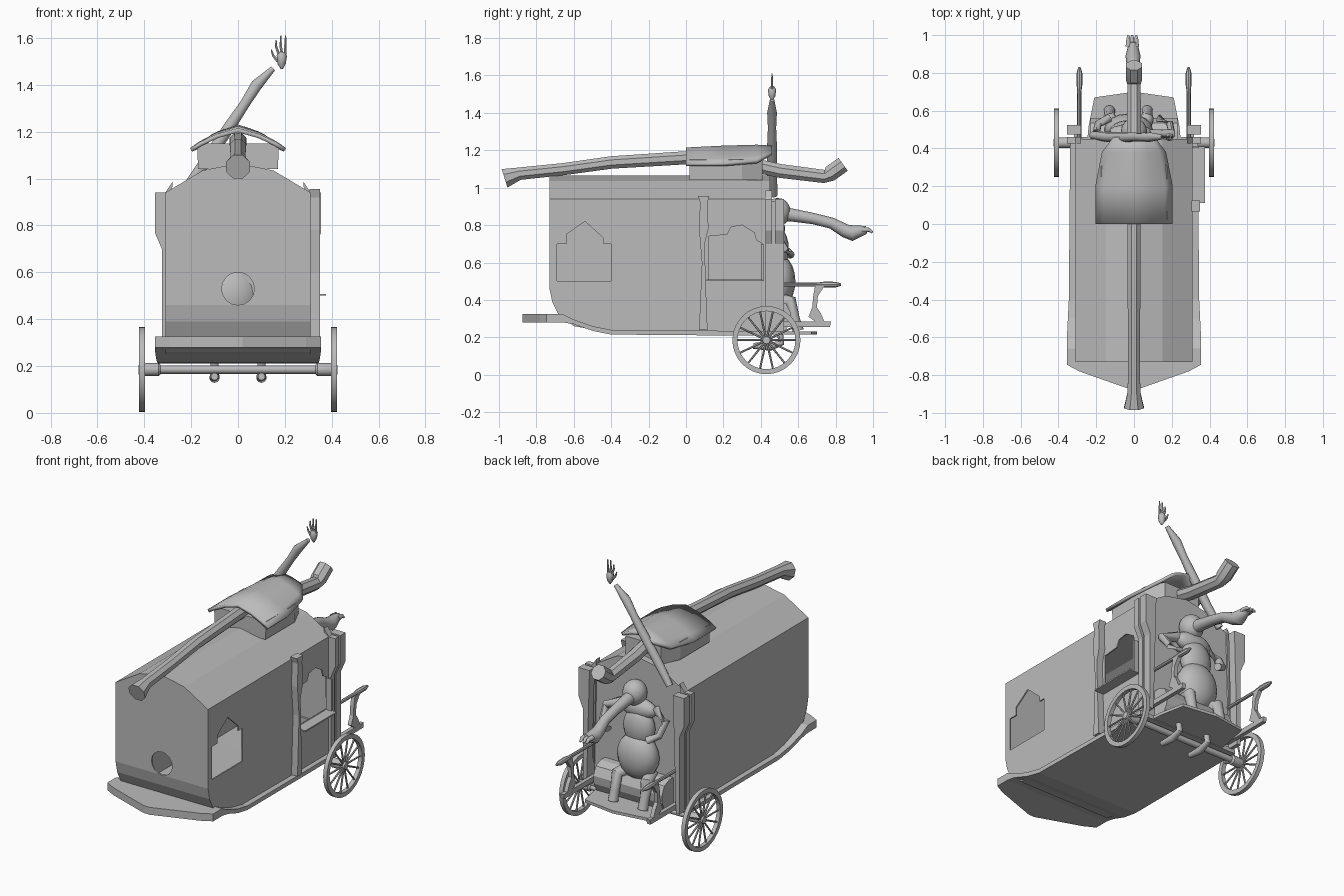
import bpy, bmesh, math
from mathutils import Vector, Matrix

if "Cube" in bpy.data.objects:
    bpy.data.objects.remove(bpy.data.objects["Cube"])

GREY = (0.5, 0.5, 0.5, 1)
mat = bpy.data.materials.new("plain_grey")
mat.use_nodes = True
mat.diffuse_color = GREY
mat.node_tree.nodes["Principled BSDF"].inputs["Base Color"].default_value = GREY


def finish(name, bm, smooth=0):
    bmesh.ops.recalc_face_normals(bm, faces=bm.faces)
    me = bpy.data.meshes.new(name)
    bm.to_mesh(me)
    bm.free()
    me.materials.append(mat)
    ob = bpy.data.objects.new(name, me)
    bpy.context.collection.objects.link(ob)
    if smooth:
        bpy.ops.object.select_all(action='DESELECT')
        ob.select_set(True)
        bpy.context.view_layer.objects.active = ob
        bpy.ops.object.shade_smooth_by_angle(angle=math.radians(smooth))
    return ob


def loft(bm, rings, closed=True, caps=True):
    vs = [[bm.verts.new(p) for p in r] for r in rings]
    n = len(vs[0])
    for a, b in zip(vs, vs[1:]):
        for i in range(n if closed else n - 1):
            j = (i + 1) % n
            bm.faces.new((a[i], a[j], b[j], b[i]))
    if closed and caps:
        bm.faces.new(vs[0])
        bm.faces.new(vs[-1])


def tube(bm, path, n=10, turn=0):
    """Round bar through points (x, y, z, radius)."""
    pts = [Vector(p[:3]) for p in path]
    rings = []
    for i, p in enumerate(pts):
        t = (pts[min(i + 1, len(pts) - 1)] - pts[max(i - 1, 0)]).normalized()
        ref = Vector((1, 0, 0)) if abs(t.x) < 0.8 else Vector((0, 0, 1))
        u = t.cross(ref).normalized()
        v = t.cross(u)
        angs = [turn + math.tau * k / n for k in range(n)]
        rings.append([p + path[i][3] * (u * math.cos(a) + v * math.sin(a)) for a in angs])
    loft(bm, rings)


def bar(name, paths, n=10, turn=0, smooth=40):
    bm = bmesh.new()
    for p in paths:
        tube(bm, p, n, turn)
    return finish(name, bm, smooth)


def box(name, x0, x1, y0, y1, z0, z1):
    bm = bmesh.new()
    loft(bm, [[(x0, y0, z), (x1, y0, z), (x1, y1, z), (x0, y1, z)] for z in (z0, z1)])
    return finish(name, bm)


def side_plate(name, outline, x0, x1):
    """Outline in (y, z), extruded along x."""
    bm = bmesh.new()
    loft(bm, [[(x, y, z) for y, z in outline] for x in (x0, x1)])
    return finish(name, bm)


def blobs(name, parts):
    bm = bmesh.new()
    for loc, size in parts:
        m = Matrix.Translation(loc) @ Matrix.Diagonal((*size, 1))
        bmesh.ops.create_uvsphere(bm, u_segments=16, v_segments=10, radius=1, matrix=m)
    return finish(name, bm, 60)


# Wagon body: arched cross-section with a raised, rounded nose
bm = bmesh.new()
for y, zb in ((-.73, .46), (-.715, .39), (-.68, .32), (-.6, .26), (-.4, .225), (.45, .22)):
    for x, z in ((.31, zb), (.31, .94), (.15, 1.035), (0, 1.065)):
        if z == zb or y in (-.73, .45):
            for s in (-1, 1):
                bm.verts.new((s * x, y, z))
bmesh.ops.remove_doubles(bm, verts=bm.verts, dist=.0001)
bmesh.ops.convex_hull(bm, input=bm.verts)
bmesh.ops.dissolve_limit(bm, angle_limit=.02, verts=bm.verts, edges=bm.edges)
body = finish("wagon_body", bm)
shell = body.modifiers.new("shell", 'SOLIDIFY')
shell.thickness = .012

# Openings: side window, door opening, round front window
window = [(-.69, .5), (-.4, .5), (-.4, .7), (-.44, .7), (-.44, .73), (-.54, .82),
          (-.64, .75), (-.64, .7), (-.69, .7)]
door = [(.12, .51), (.41, .51), (.41, .7), (.375, .72), (.365, .76), (.3, .8),
        (.24, .79), (.22, .75), (.12, .74)]
cutters = [side_plate("window_cutter", window, .2, .4), side_plate("door_cutter", door, .2, .4),
           bar("round_cutter", [[(0, -.8, .53, .07), (0, -.68, .53, .07)]], 16)]
for c in cutters:
    cut = body.modifiers.new("opening", 'BOOLEAN')
    cut.object, cut.operation, cut.solver = c, 'DIFFERENCE', 'EXACT'
    c.hide_render = True
    c.hide_set(True)

# Deck: pointed nose step, sweeping down to the floor
bm = bmesh.new()
deck = [(-.875, .02, .325), (-.78, .29, .325), (-.745, .355, .325), (-.66, .355, .325),
        (-.6, .355, .295), (-.5, .35, .26), (-.4, .345, .24), (.2, .34, .235), (.46, .34, .235)]
loft(bm, [[(-w, y, z - d), (w, y, z - d), (w, y, z), (-w, y, z)]
          for y, w, z in deck for d in (.045 if y < -.6 else .025,)])
finish("deck", bm)

# Corner posts with a broad carved head, and the door post
for s, side in ((-1, "right"), (1, "left")):
    for y0, y1, top in ((.425, .46, .985), (.475, .525, .94)):
        bm = bmesh.new()
        prof = [(.30, .23), (.325, .23), (.325, .7), (.355, .77), (.355, .94), (.31, .94), (.28, top)]
        loft(bm, [[(s * x, y, z) for x, z in prof] for y in (y0, y1)])
        finish(side + "_corner_post", bm)
    box(side + "_post_web", *sorted((s * .3, s * .318)), .44, .5, .23, .93)
side_plate("door_post", [(.07, .24), (.115, .24), (.105, .5), (.1, .7), (.12, .78), (.115, .92),
                         (.125, .955), (.065, .955), (.075, .92), (.07, .78), (.085, .6)], .305, .35)
box("door_ledge", .31, .375, .11, .41, .5, .508)
box("door_jamb", .31, .345, .402, .414, .5, .7)

# Roof beam
bar("roof_beam", [[(0, -.97, 1.05, .056), (0, -.89, 1.075, .036), (0, -.65, 1.1, .035),
                   (0, -.4, 1.135, .036), (0, 0, 1.16, .038), (0, .3, 1.135, .04),
                   (0, .5, 1.09, .04), (0, .74, 1.06, .038), (0, .77, 1.075, .046),
                   (0, .84, 1.125, .046)]], 8, math.pi / 8, 30)

# Lantern house on the roof
bm = bmesh.new()
loft(bm, [[(-w, .02, z), (w, .02, z), (w, .3, z), (.12, .41, z), (-.12, .41, z), (-w, .3, z)]
          for w, z in ((.17, 1.04), (.175, 1.15))])
finish("roof_house", bm)
bm = bmesh.new()
rows = [(0, .205, 1.13, 1.215), (.2, .205, 1.13, 1.225), (.38, .17, 1.145, 1.23), (.46, .11, 1.19, 1.225)]
loft(bm, [[(f * w, y, a + (b - a) * h) for f, h in
           ((-1, 0), (-.8, .3), (-.45, .7), (0, 1), (.45, .7), (.8, .3), (1, 0))]
          for y, w, a, b in rows], closed=False)
roof = finish("house_roof", bm, 35)
roof.modifiers.new("thick", 'SOLIDIFY').thickness = .018

# Wheels with spokes and hubs
for s, side in ((-1, "right"), (1, "left")):
    bm = bmesh.new()
    c = Vector((s * .41, .43, .185))
    prof = [(-.0125, .155), (.0125, .155), (.0125, .182), (-.0125, .182)]
    rim = []
    for k in range(32):
        a = math.tau * k / 32
        rim.append([c + Vector((dx, r * math.cos(a), r * math.sin(a))) for dx, r in prof])
    loft(bm, rim + rim[:1], caps=False)
    bmesh.ops.remove_doubles(bm, verts=bm.verts, dist=.0001)
    for k in range(14):
        a = math.tau * k / 14
        d = Vector((0, math.cos(a), math.sin(a)))
        tube(bm, [(*(c + d * .015), .006), (*(c + d * .158), .005)], 6)
    tube(bm, [(s * x, .43, .185, r) for x, r in ((.33, .02), (.34, .028), (.39, .028), (.425, .02))], 12)
    finish(side + "_wheel", bm, 35)
bar("axle", [[(-.4, .43, .185, .018), (.4, .43, .185, .018)]], 12)
bar("axle_brackets", [[(s * .1, .36, .155, .016), (s * .1, .45, .15, .022),
                       (s * .1, .51, .17, .018), (s * .1, .5, .23, .018)] for s in (-1, 1)])

# Footboard, bench and side rails
bm = bmesh.new()
foot = [(-.25, .42), (.25, .42), (.24, .52), (.21, .67), (0, .7), (-.21, .67), (-.24, .52)]
loft(bm, [[(x, y, z) for x, y in foot] for z in (.215, .232)])
finish("footboard", bm)
side_plate("bench", [(.43, .23), (.53, .23), (.555, .28), (.56, .33), (.535, .38), (.49, .4), (.43, .4)], -.23, .23)
for s, side in ((-1, "right"), (1, "left")):
    x0, x1 = s * .277, s * .301
    side_plate(side + "_lower_rail", [(.45, .255), (.77, .255), (.775, .285), (.45, .285)], x0, x1)
    side_plate(side + "_rail_support", [(.69, .285), (.74, .285), (.72, .33), (.7, .36), (.705, .42), (.74, .475),
                                        (.69, .475), (.68, .42), (.675, .36), (.655, .31)], x0, x1)
    bar(side + "_armrest", [[(s * .289, y, .482, r) for y, r in
                             ((.46, .01), (.7, .01), (.74, .016), (.8, .015), (.83, .006))]], 8)

# Seated driver: bulging torso, head, bent arms, knees
blobs("driver_body", [((-.03, .5, .5), (.13, .085, .14)), ((-.03, .49, .67), (.1, .06, .12)),
                      ((-.02, .48, .78), (.12, .05, .06)), ((0, .49, .87), (.07, .07, .075))])
bar("driver_arms", [[(s * .1 - .02, .47, .79, .03), (s * .2, .48, .74, .024),
                     (s * .19, .53, .67, .02), (s * .13, .56, .64, .022)] for s in (-1, 1)])
bar("driver_legs", [[(s * .07 - .03, .48, .4, .04), (s * .1 - .03, .56, .39, .035),
                     (s * .1 - .03, .58, .3, .028), (s * .1 - .03, .6, .235, .03)] for s in (-1, 1)])

# Long snout-like limb reaching out with a clawed end
bar("reaching_limb", [[(0, .47, .86, .04), (0, .56, .855, .035), (0, .68, .835, .03), (0, .78, .81, .03),
                       (-.005, .85, .77, .036), (-.005, .89, .757, .042), (-.005, .94, .77, .028), (-.005, .965, .775, .02)]]
    + [[(dx, .94, .775, .015), (dx, .98, .775, .011), (dx, .997, .76, .006)] for dx in (-.03, -.01, .012)])

# Raised arm with open hand
bar("raised_arm", [[(-.22, .47, .96, .02), (-.14, .46, 1.07, .026), (-.03, .46, 1.23, .026),
                    (.03, .46, 1.32, .022), (.08, .46, 1.4, .026), (.15, .46, 1.47, .012)]])
fingers = [[(.178 + .011 * k, .46, 1.52, .007), (.162 + .02 * k, .46, 1.565, .006),
            (.163 + .02 * k, .46, t, .003)] for k, t in enumerate((1.59, 1.61, 1.61, 1.585))][:3]
bar("raised_fingers", fingers + [[(.17, .46, 1.5, .008), (.15, .46, 1.525, .006), (.142, .46, 1.55, .003)]], 6)
bar("raised_palm", [[(.187, .46, 1.468, .005), (.186, .46, 1.49, .018), (.187, .46, 1.525, .022), (.188, .46, 1.54, .012)]], 8)
